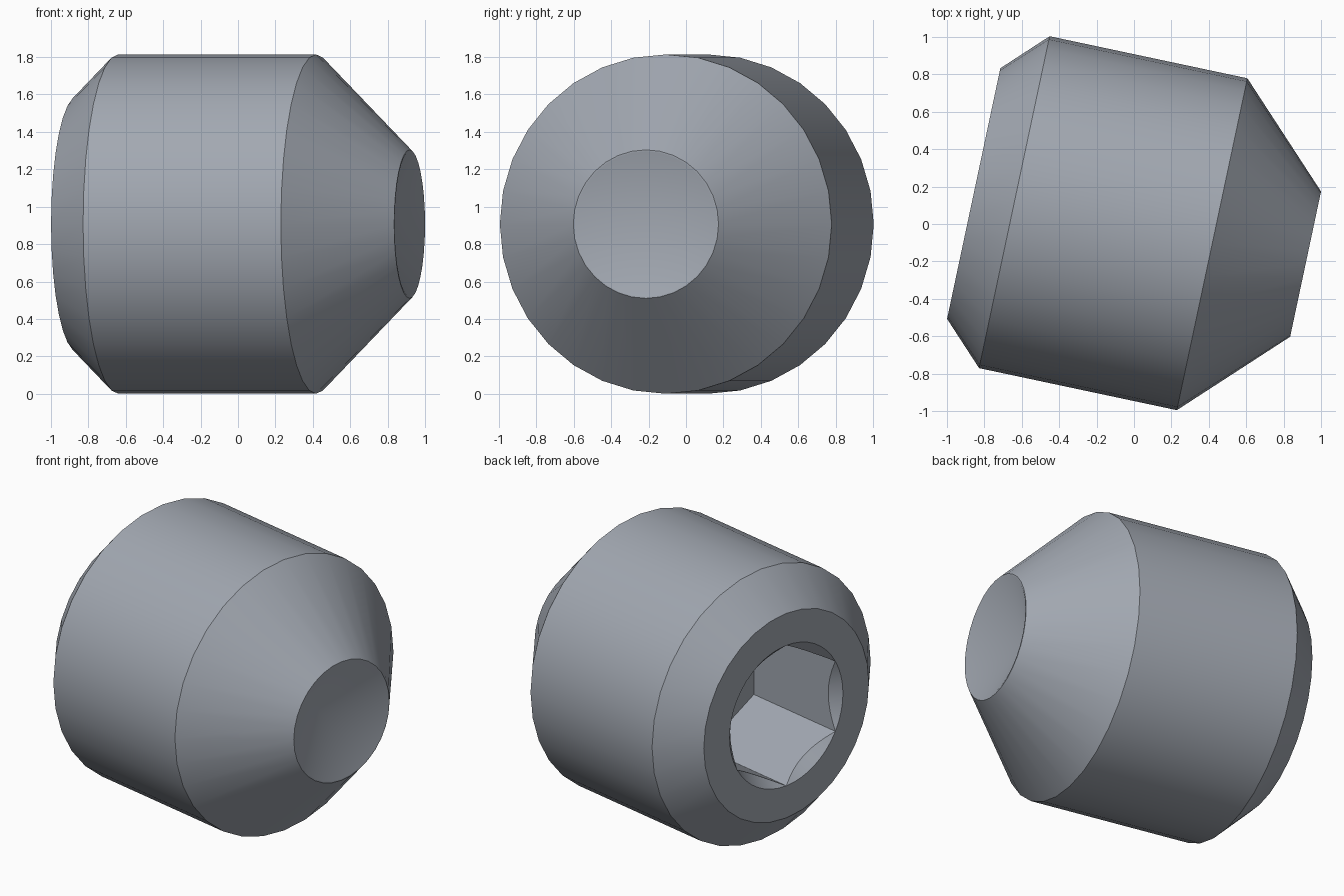
import bpy, bmesh, math
from mathutils import Matrix, Vector

if "Cube" in bpy.data.objects:
    bpy.data.objects.remove(bpy.data.objects["Cube"])

STEEL = bpy.data.materials.new("steel_grey")
STEEL.diffuse_color = (0.36, 0.39, 0.44, 1)
STEEL.use_nodes = True
STEEL.node_tree.nodes["Principled BSDF"].inputs["Base Color"].default_value = STEEL.diffuse_color

R = 0.907                                   # body radius
BACK, TIP = -0.872, 0.942                   # ends along the axis
HEX_R = 0.47                                # hex socket corner radius
APOTHEM = HEX_R * math.cos(math.pi / 6)
SOCKET_DEPTH = 0.725
TURN = Matrix.Rotation(math.radians(-12), 4, 'Z')
CENTRE = Vector((-0.004, -0.0185, R))

bm = bmesh.new()


def ring(count, shape):
    """Closed ring of vertices; shape(angle) gives (axial position, radius)."""
    verts = []
    for i in range(count):
        a = 2 * math.pi * i / count
        x, r = shape(a)
        verts.append(bm.verts.new((x, r * math.sin(a), r * math.cos(a))))
    return verts


def loft(rings):
    for a, b in zip(rings, rings[1:]):
        n = len(a)
        for i in range(n):
            j = (i + 1) % n
            bm.faces.new((a[i], a[j], b[j], b[i]))


def hex_radius(a):
    return APOTHEM / math.cos(a % (math.pi / 3) - math.pi / 6)


# Outer body: rear chamfer, cylinder, front cone, thin rim, cup point
profile = [(BACK, 0.685), (-0.65, R), (0.431, R), (TIP, 0.397),
           (TIP, 0.387), (TIP - 0.2, 0)]
loft([ring(32, lambda a, p=p: p) for p in profile])

# Hex socket: round mouth, 45 degree countersink meeting the flats, flat floor
loft([
    ring(48, lambda a: (BACK, HEX_R)),
    ring(48, lambda a: (BACK + HEX_R - hex_radius(a), hex_radius(a))),
    ring(48, lambda a: (BACK + SOCKET_DEPTH, hex_radius(a))),
    ring(48, lambda a: (BACK + SOCKET_DEPTH, 0)),
])
bmesh.ops.remove_doubles(bm, verts=bm.verts[:], dist=0.0002)

# Rear annular face between chamfer and socket mouth
rim = [e for e in bm.edges if e.is_boundary]
bmesh.ops.triangle_fill(bm, edges=rim, use_beauty=True, normal=(-1, 0, 0))
bmesh.ops.recalc_face_normals(bm, faces=bm.faces[:])

# Turn the screw axis and stand it on the ground
bmesh.ops.transform(bm, matrix=Matrix.Translation(CENTRE) @ TURN, verts=bm.verts[:])

mesh = bpy.data.meshes.new("set_screw")
bm.to_mesh(mesh)
bm.free()
mesh.materials.append(STEEL)
screw = bpy.data.objects.new("set_screw", mesh)
bpy.context.collection.objects.link(screw)
bpy.context.view_layer.objects.active = screw
screw.select_set(True)
bpy.ops.object.shade_smooth_by_angle(angle=math.radians(30))
